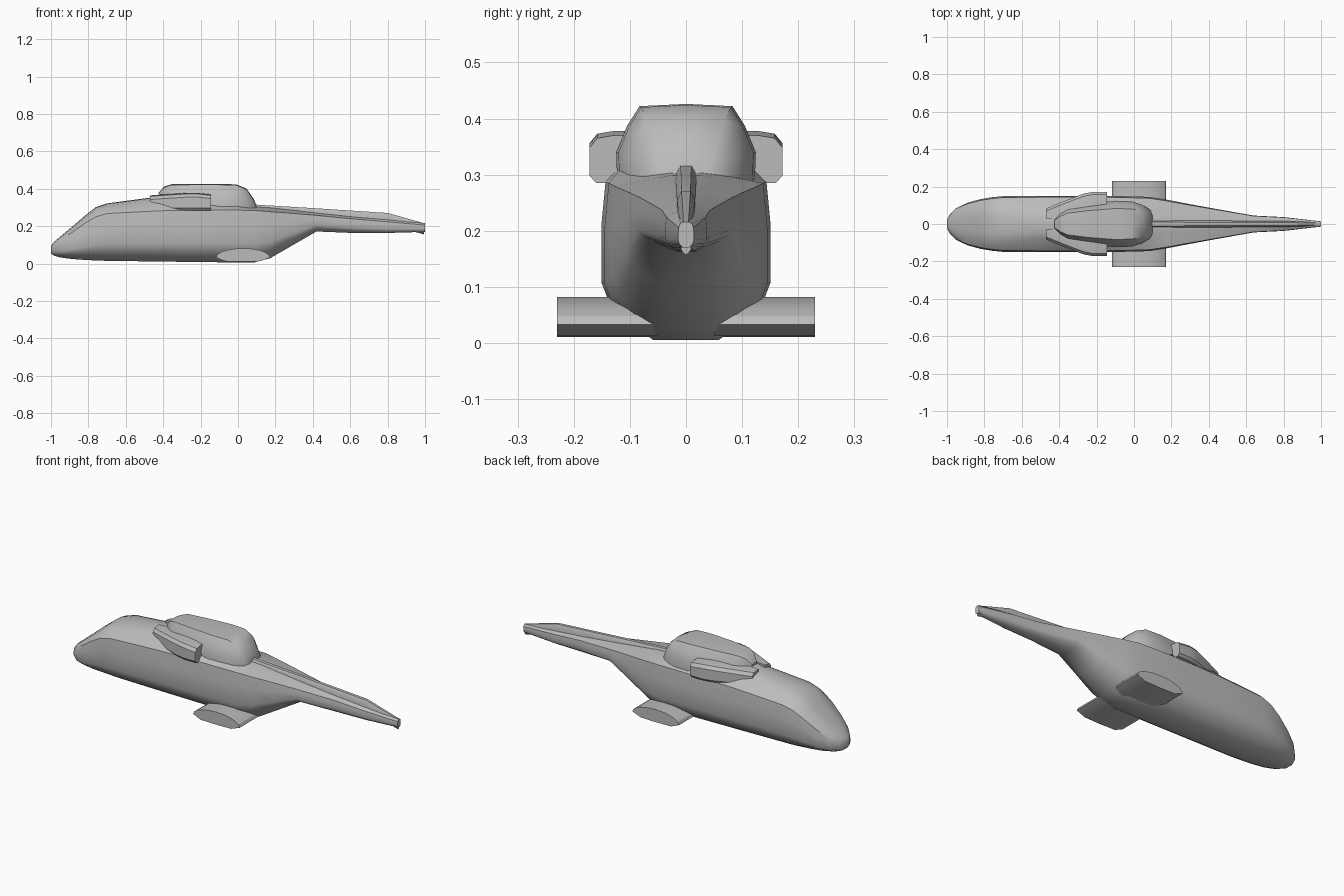
import bpy, bmesh, math

if "Cube" in bpy.data.objects:
    bpy.data.objects.remove(bpy.data.objects["Cube"], do_unlink=True)

grey = bpy.data.materials.new("airframe_grey")
grey.use_nodes = True
colour = (0.5, 0.5, 0.5, 1)
grey.diffuse_color = colour
grey.node_tree.nodes["Principled BSDF"].inputs["Base Color"].default_value = colour


def loft(name, rings, angle=35):
    """Skin a series of closed rings and cap both ends."""
    bm = bmesh.new()
    loops = [[bm.verts.new(p) for p in ring] for ring in rings]
    for a, b in zip(loops, loops[1:]):
        for i in range(len(a)):
            j = (i + 1) % len(a)
            bm.faces.new((a[i], a[j], b[j], b[i]))
    bm.faces.new(loops[0])
    bm.faces.new(loops[-1])
    bmesh.ops.recalc_face_normals(bm, faces=bm.faces)
    mesh = bpy.data.meshes.new(name)
    bm.to_mesh(mesh)
    bm.free()
    obj = bpy.data.objects.new(name, mesh)
    bpy.context.collection.objects.link(obj)
    mesh.materials.append(grey)
    bpy.ops.object.select_all(action="DESELECT")
    obj.select_set(True)
    bpy.context.view_layer.objects.active = obj
    bpy.ops.object.shade_smooth_by_angle(angle=math.radians(angle))
    return obj


def mirrored_ring(x, half):
    """Full ring from a half section whose first and last points lie on y = 0."""
    return [(x, y, z) for y, z in half] + [(x, -y, z) for y, z in half[-2:0:-1]]


def hull_ring(x, bottom, shoulder, top, width, roof):
    h = shoulder - bottom
    rise = top - shoulder
    return mirrored_ring(x, [
        (0, bottom), (0.4 * width, bottom), (0.7 * width, bottom + 0.11 * h),
        (0.9 * width, bottom + 0.22 * h), (width, bottom + 0.36 * h),
        (width, bottom + 0.72 * h), (0.95 * width, shoulder),
        (roof, shoulder + 0.75 * rise), (0.5 * roof, shoulder + 0.95 * rise), (0, top)])


# Fuselage and tail boom: x, bottom, shoulder, top, half width, roof half width
hull = [
    (-1.0, 0.055, 0.085, 0.095, 0.02, 0.012),
    (-0.985, 0.043, 0.1, 0.115, 0.05, 0.03),
    (-0.95, 0.033, 0.125, 0.145, 0.085, 0.055),
    (-0.89, 0.025, 0.165, 0.195, 0.114, 0.075),
    (-0.82, 0.02, 0.215, 0.255, 0.133, 0.088),
    (-0.76, 0.017, 0.25, 0.302, 0.143, 0.095),
    (-0.7, 0.015, 0.268, 0.322, 0.149, 0.095),
    (-0.47, 0.012, 0.28, 0.353, 0.151, 0.08),
    (-0.4, 0.011, 0.283, 0.372, 0.151, 0.08),
    (-0.15, 0.008, 0.287, 0.36, 0.151, 0.09),
    (0.08, 0.005, 0.285, 0.305, 0.145, 0.06),
    (0.17, 0.028, 0.278, 0.3, 0.131, 0.05),
    (0.3, 0.103, 0.268, 0.286, 0.106, 0.04),
    (0.42, 0.172, 0.258, 0.272, 0.084, 0.03),
    (0.64, 0.163, 0.237, 0.25, 0.045, 0.02),
    (0.8, 0.164, 0.224, 0.238, 0.037, 0.016),
    (1.0, 0.17, 0.206, 0.216, 0.014, 0.01),
]
loft("fuselage", [hull_ring(*s) for s in hull])

# Drive shaft spine along the boom
spine = [(0.02, 0.32, 0.02), (0.4, 0.297, 0.018), (0.8, 0.271, 0.016), (0.995, 0.216, 0.009)]
loft("tail_spine", [mirrored_ring(x, [
    (0, top - 0.06), (w, top - 0.05), (w, top - 0.016), (0.5 * w, top), (0, top)])
    for x, top, w in spine])

# Rotor housing on the roof: x, top, half width
housing = [(-0.425, 0.378, 0.03), (-0.395, 0.412, 0.06), (-0.355, 0.425, 0.085),
           (-0.24, 0.426, 0.106), (-0.1, 0.426, 0.122), (-0.01, 0.424, 0.118),
           (0.045, 0.402, 0.1), (0.085, 0.345, 0.075), (0.102, 0.3, 0.05)]
loft("rotor_housing", [mirrored_ring(x, [
    (0, 0.27), (w, 0.27), (1.02 * w, 0.27 + 0.45 * (top - 0.27)),
    (0.86 * w, top - 0.25 * (top - 0.27)), (0.68 * w, top - 0.004), (0, top)])
    for x, top, w in housing])

# Engine intake fairings and stub wings, one per side
for name, side in (("left", 1), ("right", -1)):
    pod = [(-0.47, 0.083, 0.365), (-0.38, 0.12, 0.371), (-0.27, 0.162, 0.378),
           (-0.22, 0.172, 0.378), (-0.145, 0.172, 0.37)]
    loft(name + "_intake_fairing", [[(x, side * y, z) for y, z in (
        (0.03, 0.285), (out - 0.012, 0.285), (out, 0.298), (out, top - 0.022),
        (out - 0.014, top - 0.005), (out - 0.045, top), (0.03, top))]
        for x, out, top in pod], 30)

    # Lens-shaped wing section, curved above and nearly flat below
    upper = [(0.027 + 0.145 * math.cos(a), 0.033 + 0.049 * math.sin(a))
             for a in (math.pi * i / 10 for i in range(11))]
    lower = [(-0.07, 0.013), (0.03, 0.011), (0.12, 0.013)]
    loft(name + "_stub_wing", [[(x, side * y, z) for x, z in upper + lower]
                               for y in (0.05, 0.23)], 30)
